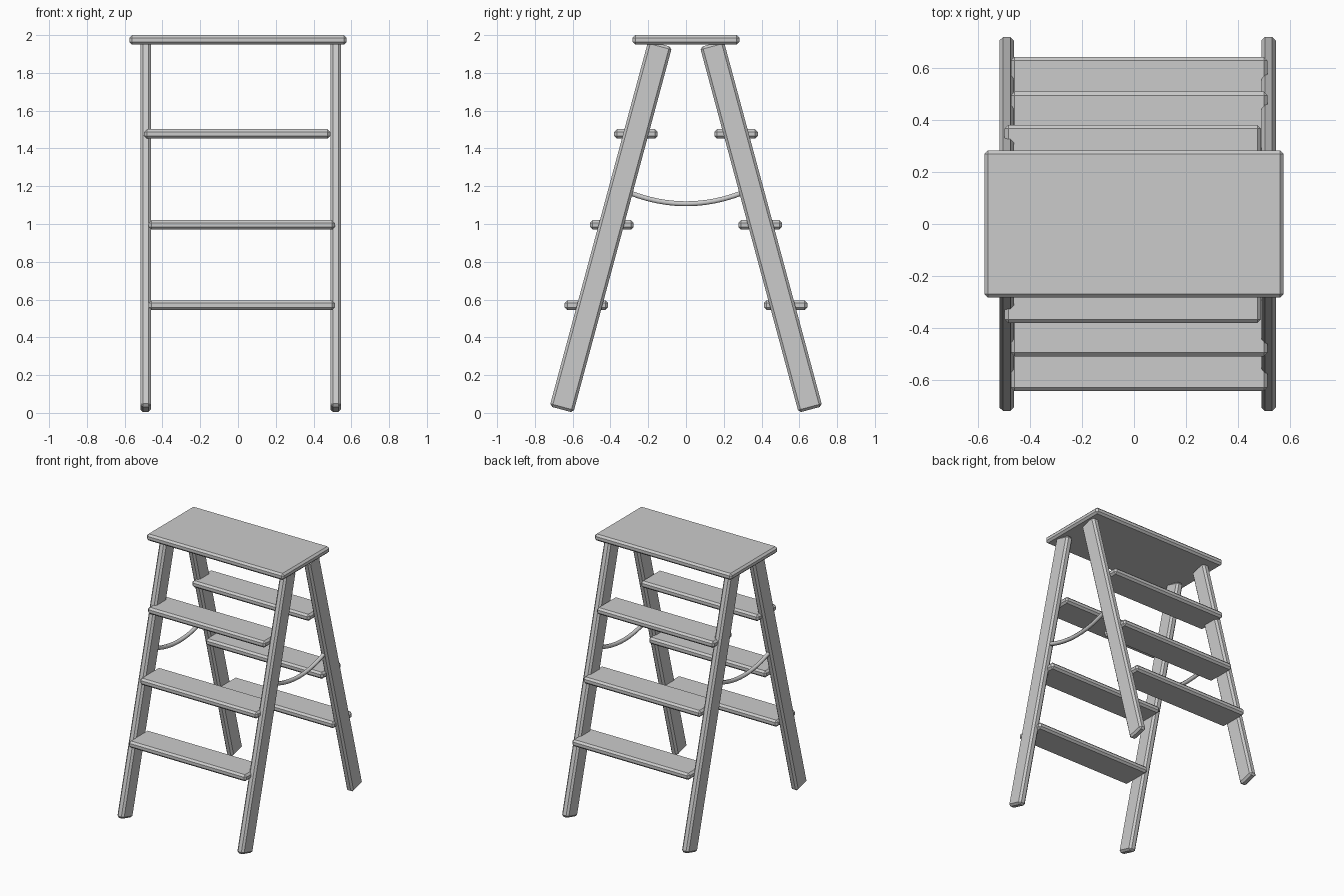
import bpy
import bmesh
from math import radians, sin, cos
from mathutils import Matrix, Vector

default = bpy.data.objects.get("Cube")
if default:
    bpy.data.objects.remove(default, do_unlink=True)

grey = bpy.data.materials.new("plain_grey")
grey.use_nodes = True
colour = (0.6, 0.6, 0.6, 1)
grey.diffuse_color = colour
grey.node_tree.nodes["Principled BSDF"].inputs["Base Color"].default_value = colour


def board(name, centre, size, tilt=0, chamfer=0.014):
    """Chamfered plank, tilted about the x axis."""
    bm = bmesh.new()
    bmesh.ops.create_cube(bm, size=1, matrix=Matrix.Diagonal((*size, 1)))
    bmesh.ops.bevel(bm, geom=bm.edges[:], offset=chamfer, segments=1,
                    profile=0.5, affect='EDGES')
    bm.transform(Matrix.Translation(centre) @ Matrix.Rotation(tilt, 4, 'X'))
    mesh = bpy.data.meshes.new(name)
    bm.to_mesh(mesh)
    bm.free()
    mesh.materials.append(grey)
    obj = bpy.data.objects.new(name, mesh)
    bpy.context.collection.objects.link(obj)
    return obj


# Top platform
board("top_platform", (0, 0, 1.975), (1.15, 0.565, 0.05))

# Leaning legs
lean = radians(15.1)
leg_length = 2.005
leg_x = {"right": -0.489, "left": 0.517}
for end, s in (("front", -1), ("back", 1)):
    foot = Vector((0, s * 0.659, 0.018))
    along = Vector((0, -s * sin(lean), cos(lean)))
    for side, x in leg_x.items():
        centre = foot + along * leg_length / 2 + Vector((x, 0, 0))
        board(f"{end}_{side}_leg", centre, (0.056, 0.13, leg_length), s * lean)

# Steps on both sides: x centre, distance from the middle, height
steps = {"upper": (-0.004, 0.265, 1.477),
         "middle": (0.02, 0.393, 0.995),
         "lower": (0.02, 0.527, 0.57)}
for end, s in (("front", -1), ("back", 1)):
    for level, (x, y, z) in steps.items():
        board(f"{end}_{level}_step", (x, s * y, z), (0.985, 0.23, 0.05))

# Sagging cords between the legs
for side, x in leg_x.items():
    curve = bpy.data.curves.new(f"{side}_cord", 'CURVE')
    curve.dimensions = '3D'
    curve.bevel_depth = 0.015
    curve.bevel_resolution = 1
    curve.use_fill_caps = True
    spline = curve.splines.new('POLY')
    count = 13
    spline.points.add(count - 1)
    for i, point in enumerate(spline.points):
        t = 2 * i / (count - 1) - 1
        point.co = (x, 0.31 * t, 1.107 + 0.063 * t * t, 1)
    curve.materials.append(grey)
    cord = bpy.data.objects.new(f"{side}_cord", curve)
    bpy.context.collection.objects.link(cord)
